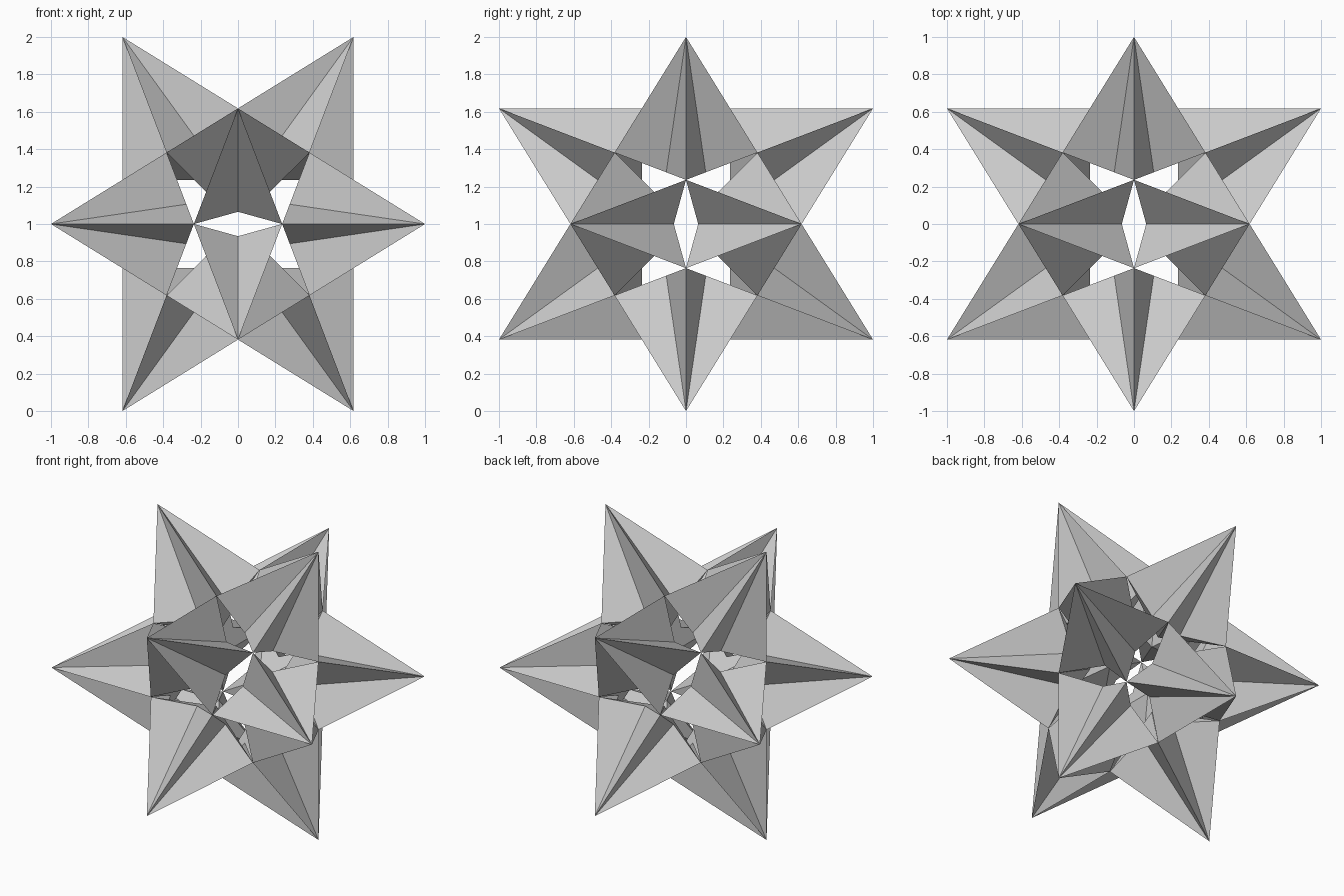
import bpy, bmesh
from math import sqrt, atan2
from mathutils import Vector

if "Cube" in bpy.data.objects:
    bpy.data.objects.remove(bpy.data.objects["Cube"], do_unlink=True)

G = (sqrt(5) - 1) / 2          # golden section
CENTRE = Vector((0, 0, 1))

grey = bpy.data.materials.new("plain_grey")
grey.use_nodes = True
grey.diffuse_color = (0.6, 0.6, 0.6, 1)
grey.node_tree.nodes["Principled BSDF"].inputs["Base Color"].default_value = (0.6, 0.6, 0.6, 1)

# Twelve star tips: the corners of an icosahedron
tips = []
for a in (-1, 1):
    for b in (-G, G):
        tips += [Vector((b, 0, a)), Vector((a, b, 0)), Vector((0, a, b))]


def base_corners(tip):
    """Five points where the spike meets its neighbours, in order around the tip."""
    axis = tip.normalized()
    side = axis.orthogonal().normalized()
    up = axis.cross(side)
    ring = [tip.lerp(far, 1 - G) for far in tips if abs((far - tip).length - 2) < 0.01]
    return sorted(ring, key=lambda p: atan2(p.dot(up), p.dot(side)))


def make_spike(tip, name):
    """Grooved five-ridged spike with a hollow, inward-pointing underside."""
    corners = base_corners(tip)
    k = 1 / sqrt(5)
    belt = []
    for i, c in enumerate(corners):
        nxt = corners[(i + 1) % 5]
        groove = tip * (G * G * G * k) + (c + nxt) * (G * k)
        belt += [c, groove]
    bm = bmesh.new()
    top = bm.verts.new(tip + CENTRE)
    bottom = bm.verts.new(tip * G ** 3 + CENTRE)
    ring = [bm.verts.new(p + CENTRE) for p in belt]
    for i, v in enumerate(ring):
        w = ring[(i + 1) % len(ring)]
        bm.faces.new((top, v, w))
        bm.faces.new((bottom, w, v))
    bmesh.ops.recalc_face_normals(bm, faces=bm.faces)
    mesh = bpy.data.meshes.new(name)
    bm.to_mesh(mesh)
    bm.free()
    mesh.materials.append(grey)
    bpy.context.collection.objects.link(bpy.data.objects.new(name, mesh))


for n, tip in enumerate(tips):
    make_spike(tip, f"star_spike_{n + 1}")
